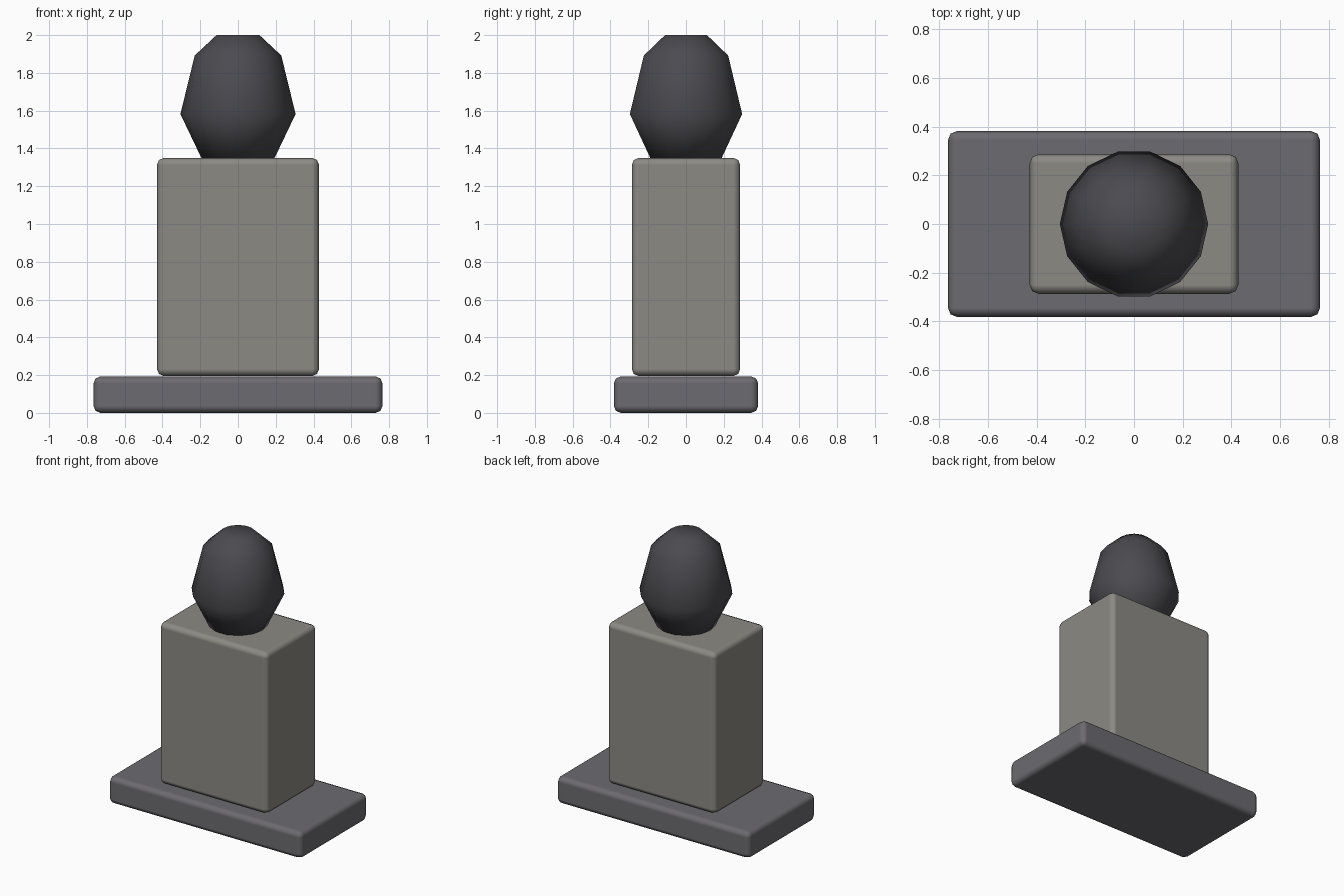
import bpy, bmesh, math

if "Cube" in bpy.data.objects:
    bpy.data.objects.remove(bpy.data.objects["Cube"])


def finish(name, bm, color):
    mesh = bpy.data.meshes.new(name)
    bmesh.ops.recalc_face_normals(bm, faces=bm.faces)
    bm.to_mesh(mesh)
    bm.free()
    obj = bpy.data.objects.new(name, mesh)
    bpy.context.collection.objects.link(obj)
    mat = bpy.data.materials.new(name + "_material")
    mat.diffuse_color = (*color, 1)
    mat.use_nodes = True
    mat.node_tree.nodes["Principled BSDF"].inputs["Base Color"].default_value = mat.diffuse_color
    mesh.materials.append(mat)
    for p in mesh.polygons:
        p.use_smooth = True
    return obj


def rounded_block(name, width, depth, z0, z1, color):
    bm = bmesh.new()
    bmesh.ops.create_cube(bm, size=1)
    for v in bm.verts:
        v.co.x *= width
        v.co.y *= depth
        v.co.z = z0 if v.co.z < 0 else z1
    obj = finish(name, bm, color)
    bevel = obj.modifiers.new("bevel", 'BEVEL')
    bevel.width = 0.037
    bevel.segments = 2
    bevel.harden_normals = True
    return obj


def lathe(name, profile, sides, color):
    bm = bmesh.new()
    rings = [[bm.verts.new((r * math.cos(2 * math.pi * i / sides),
                            r * math.sin(2 * math.pi * i / sides), z))
              for i in range(sides)] for r, z in profile]
    for a, b in zip(rings, rings[1:]):
        for i in range(sides):
            j = (i + 1) % sides
            bm.faces.new((a[i], a[j], b[j], b[i]))
    bm.faces.new(rings[0][::-1])
    bm.faces.new(rings[-1])
    return finish(name, bm, color)


# Base slab and upright pedestal
rounded_block("base", 1.53, 0.764, 0.0, 0.193, (0.15, 0.145, 0.16))
rounded_block("pedestal", 0.858, 0.574, 0.195, 1.35, (0.26, 0.255, 0.23))

# Faceted head, 14 sides
lathe("head", [(0.194, 1.35), (0.305, 1.582), (0.229, 1.892), (0.114, 2.0)],
      14, (0.07, 0.07, 0.08))
